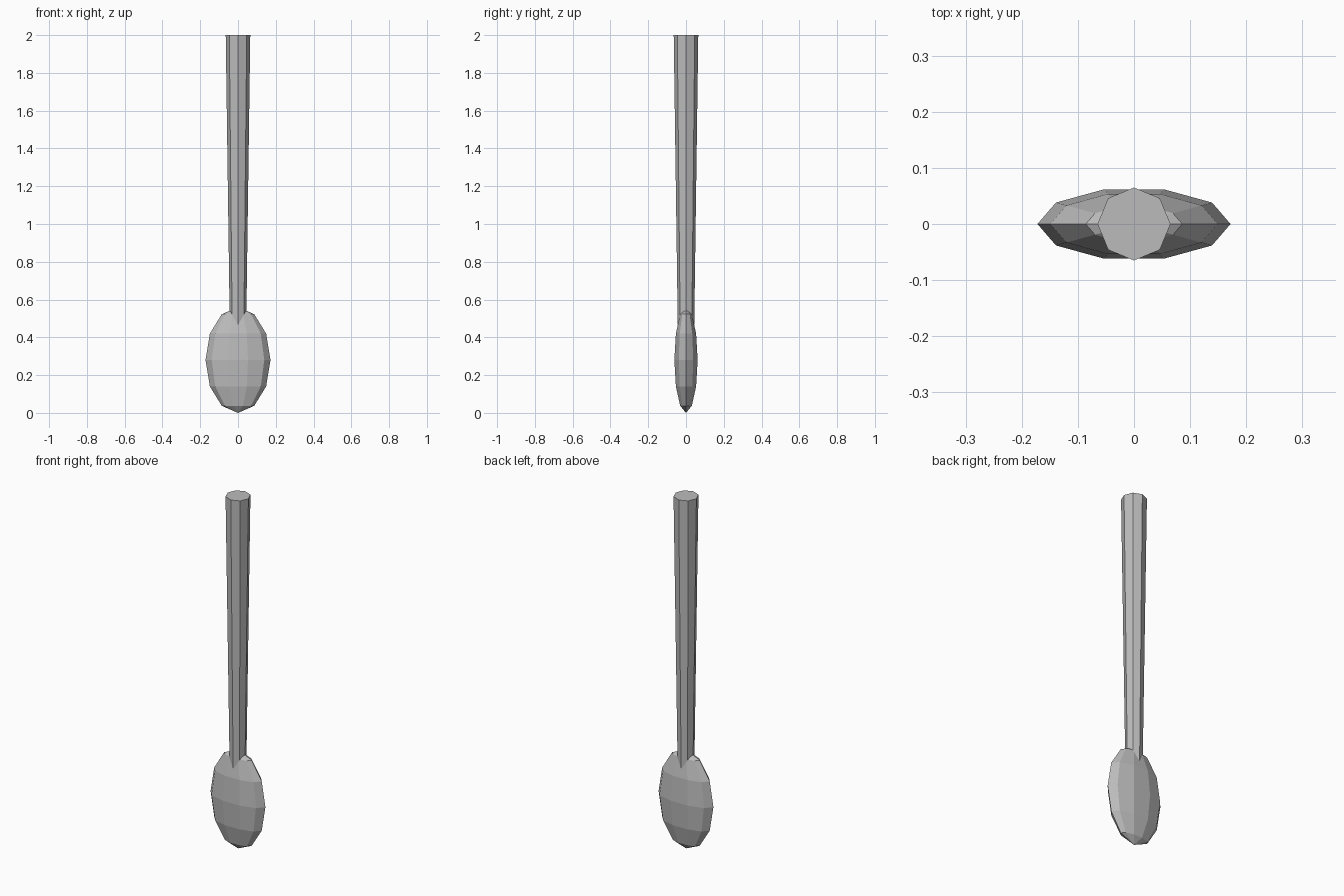
import bpy, bmesh
from math import sin, cos, pi

if "Cube" in bpy.data.objects:
    bpy.data.objects.remove(bpy.data.objects["Cube"])

grey = bpy.data.materials.new("light_grey")
grey.diffuse_color = (0.5, 0.5, 0.5, 1)
grey.use_nodes = True
grey.node_tree.nodes["Principled BSDF"].inputs["Base Color"].default_value = grey.diffuse_color


def loft(name, sides, rings):
    """Flat-shaded loft through (z, x radius, y radius) rings, closed at both ends."""
    bm = bmesh.new()
    loops = []
    for z, rx, ry in rings:
        if rx < 1e-6:
            loops.append([bm.verts.new((0, 0, z))] * sides)
        else:
            loops.append([bm.verts.new((rx * cos(2 * pi * i / sides),
                                        ry * sin(2 * pi * i / sides), z))
                          for i in range(sides)])
    for a, b in zip(loops, loops[1:]):
        for i in range(sides):
            j = (i + 1) % sides
            bm.faces.new(list(dict.fromkeys((a[i], a[j], b[j], b[i]))))
    for loop in (loops[0], loops[-1]):
        if len(set(loop)) > 2:
            bm.faces.new(loop)
    bmesh.ops.recalc_face_normals(bm, faces=bm.faces)
    mesh = bpy.data.meshes.new(name)
    bm.to_mesh(mesh)
    bm.free()
    mesh.materials.append(grey)
    obj = bpy.data.objects.new(name, mesh)
    bpy.context.collection.objects.link(obj)
    return obj


# Flattened ten-sided ellipsoid bowl
bowl_rings = []
for k in range(7):
    lat = -pi / 2 + k * pi / 6
    bowl_rings.append((0.28 + 0.28 * sin(lat), 0.172 * cos(lat), 0.065 * cos(lat)))
loft("bowl", 10, bowl_rings)

# Tapered octagonal handle, sunk into the bowl
loft("handle", 8, [(0.42, 0.043, 0.043), (2.0, 0.065, 0.065)])
